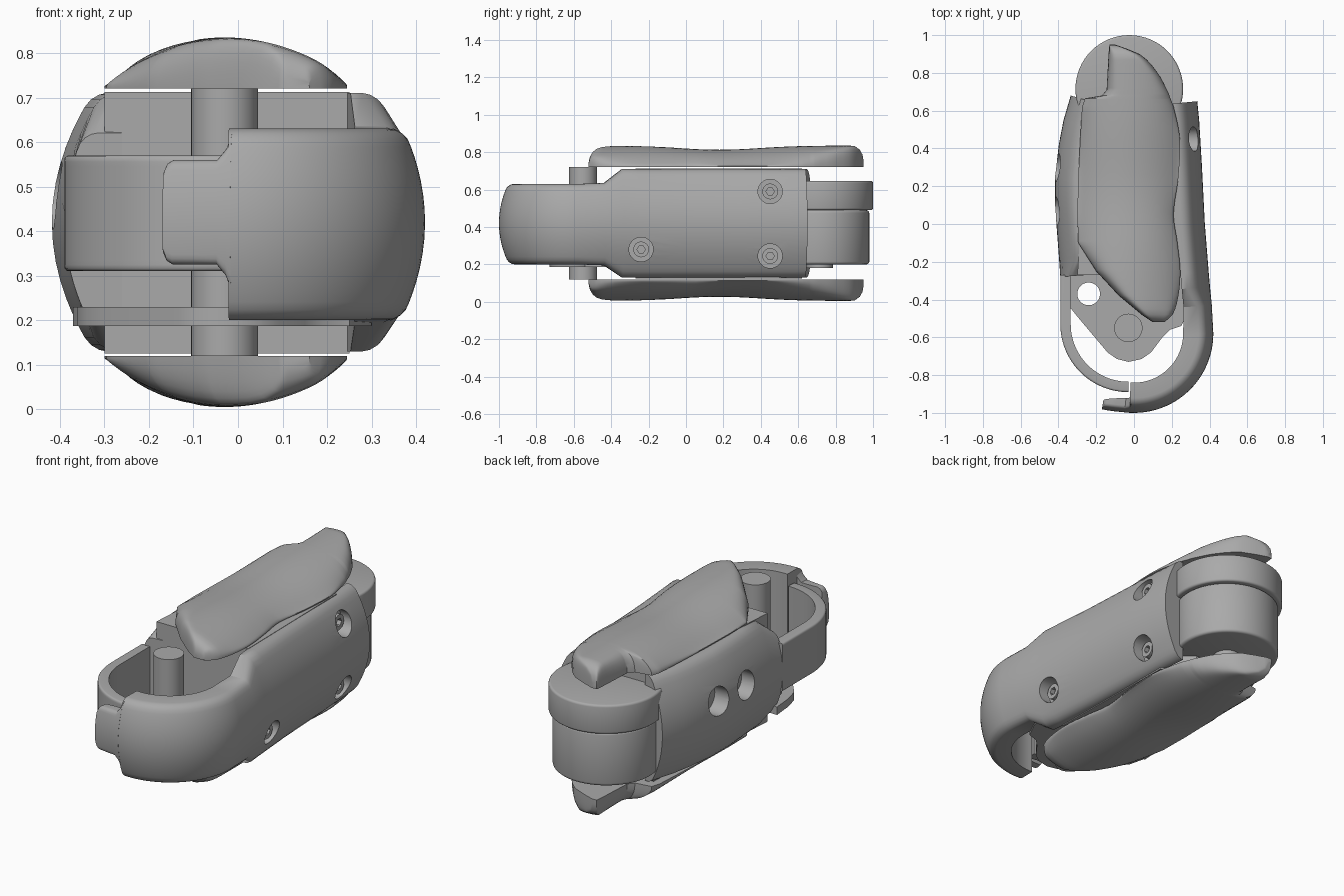
import bpy, bmesh, math
from mathutils import Matrix

cube = bpy.data.objects.get("Cube")
if cube:
    bpy.data.objects.remove(cube, do_unlink=True)

grey = bpy.data.materials.new("satin_grey")
grey.use_nodes = True
grey.diffuse_color = (0.4, 0.4, 0.4, 1)
grey.node_tree.nodes["Principled BSDF"].inputs["Base Color"].default_value = (0.4, 0.4, 0.4, 1)

MID = 0.42  # height of the horizontal symmetry plane


def finish(name, bm, bevel=0.0):
    bmesh.ops.recalc_face_normals(bm, faces=bm.faces)
    if bm.calc_volume(signed=True) < 0:
        bmesh.ops.reverse_faces(bm, faces=bm.faces)
    mesh = bpy.data.meshes.new(name)
    bm.to_mesh(mesh)
    bm.free()
    mesh.materials.append(grey)
    ob = bpy.data.objects.new(name, mesh)
    bpy.context.collection.objects.link(ob)
    bpy.ops.object.select_all(action='DESELECT')
    bpy.context.view_layer.objects.active = ob
    ob.select_set(True)
    if bevel:
        mod = ob.modifiers.new("soft_edges", 'BEVEL')
        mod.width, mod.segments, mod.limit_method = bevel, 3, 'ANGLE'
        bpy.ops.object.modifier_apply(modifier=mod.name)
    bpy.ops.object.shade_smooth_by_angle(angle=math.radians(35))
    return ob


def loft(name, rings, bevel=0.0):
    bm = bmesh.new()
    rows = [[bm.verts.new(p) for p in ring] for ring in rings]
    n = len(rows[0])
    for a, b in zip(rows, rows[1:]):
        for i in range(n):
            bm.faces.new((a[i], a[(i + 1) % n], b[(i + 1) % n], b[i]))
    bm.faces.new(rows[0][::-1])
    bm.faces.new(rows[-1])
    return finish(name, bm, bevel)


def prism(name, outline, z0, z1, bevel=0.0):
    return loft(name, [[(x, y, z) for x, y in outline] for z in (z0, z1)], bevel)


def disc(name, x, y, r, z0, z1, bevel=0.0, sides=64):
    ring = [(x + r * math.cos(2 * math.pi * i / sides),
             y + r * math.sin(2 * math.pi * i / sides)) for i in range(sides)]
    return prism(name, ring, z0, z1, bevel)


def side_cylinder(name, x0, x1, y, z, r, sides=32):
    bm = bmesh.new()
    turn = Matrix.Translation(((x0 + x1) / 2, y, z)) @ Matrix.Rotation(math.pi / 2, 4, 'Y')
    bmesh.ops.create_cone(bm, cap_ends=True, segments=sides, radius1=r, radius2=r,
                          depth=x1 - x0, matrix=turn)
    return finish(name, bm)


def cut(ob, cutter):
    mod = ob.modifiers.new("cut", 'BOOLEAN')
    mod.operation, mod.solver, mod.object = 'DIFFERENCE', 'EXACT', cutter
    bpy.ops.object.select_all(action='DESELECT')
    bpy.context.view_layer.objects.active = ob
    ob.select_set(True)
    bpy.ops.object.modifier_apply(modifier=mod.name)
    bpy.data.objects.remove(cutter, do_unlink=True)
    bpy.ops.object.shade_smooth_by_angle(angle=math.radians(35))


def wall(name, path, bulge=1.1, r=0.03, steps=20):
    """Clockwise wall; each point is x, y, bottom, top, thickness."""
    rings = []
    for i, (x, y, lo, hi, th) in enumerate(path):
        a, b = path[max(i - 1, 0)], path[min(i + 1, len(path) - 1)]
        tx, ty = b[0] - a[0], b[1] - a[1]
        ln = math.hypot(tx, ty)
        nx, ny = -ty / ln, tx / ln
        ring = []
        for k in range(steps + 1):
            z = lo + (hi - lo) * (1 - math.cos(math.pi * k / steps)) / 2
            inset = bulge * (z - MID) ** 2
            d = min(z - lo, hi - z)
            if d < r:
                inset += r - math.sqrt(max(r * r - (r - d) ** 2, 0))
            ring.append((x - nx * inset, y - ny * inset, z))
        ring += [(x - nx * th, y - ny * th, hi), (x - nx * th, y - ny * th, lo)]
        rings.append(ring)
    return loft(name, rings)


def arc(cx, cy, r, a0, a1, lo, hi, th, n=24):
    angles = [math.radians(a0 + (a1 - a0) * i / n) for i in range(n + 1)]
    return [(cx + r * math.cos(a), cy + r * math.sin(a), lo, hi, th) for a in angles]


# Left shell: flank that sweeps round into the nose
left_path = [(0.335, 0.65, 0.13, 0.71, 0.13), (0.345, 0.55, 0.13, 0.71, 0.13),
             (0.36, 0.3, 0.13, 0.71, 0.15), (0.375, 0.0, 0.13, 0.71, 0.16),
             (0.395, -0.25, 0.13, 0.71, 0.15), (0.402, -0.33, 0.13, 0.71, 0.15),
             (0.412, -0.43, 0.195, 0.635, 0.15)]
left_shell = wall("left_shell", left_path + arc(0, -0.58, 0.42, 0, -93, 0.2, 0.63, 0.16))

# Nose tab, filleted into the shell
wall("nose_tab", [(-0.018, -1, 0.265, 0.62, 0.08), (-0.03, -0.999, 0.3, 0.585, 0.08),
                  (-0.05, -0.997, 0.325, 0.56, 0.075), (-0.1, -0.992, 0.325, 0.56, 0.07),
                  (-0.15, -0.985, 0.325, 0.56, 0.06), (-0.164, -0.982, 0.333, 0.552, 0.055),
                  (-0.17, -0.981, 0.35, 0.535, 0.05)], r=0.015)

# Recessed socket screws in the left shell
for i, (x, y, z) in enumerate([(0.315, 0.45, 0.59), (0.315, 0.45, 0.245), (0.37, -0.24, 0.28)]):
    cut(left_shell, side_cylinder("bore", x - 0.06, x + 0.15, y, z, 0.065))
    head = side_cylinder(f"screw_{i + 1}", x - 0.08, x - 0.025, y, z, 0.042)
    cut(head, side_cylinder("socket", x - 0.05, x + 0.05, y, z, 0.022, 6))

# Right shell with two round holes
right_shell = wall("right_shell", [
    (-0.39, -0.28, 0.2, 0.62, 0.13), (-0.397, -0.18, 0.13, 0.71, 0.14),
    (-0.407, -0.05, 0.13, 0.71, 0.145), (-0.418, 0.1, 0.13, 0.71, 0.15),
    (-0.418, 0.25, 0.13, 0.71, 0.15), (-0.398, 0.42, 0.13, 0.71, 0.145),
    (-0.373, 0.55, 0.13, 0.71, 0.14), (-0.335, 0.68, 0.13, 0.71, 0.135)])
for y in (0.3, 0.07):
    cut(right_shell, side_cylinder("hole", -0.5, -0.33, y, 0.48, 0.075))

# Thin right half of the nose
wall("nose_band", arc(-0.03, -0.53, 0.36, -90, -180, 0.31, 0.57, 0.055)
     + [(-0.39, -0.27, 0.31, 0.57, 0.055)], bulge=0, r=0.01)

# Core block, hinge neck and pivot plate
prism("core", [(-0.3, -0.27), (0.25, -0.27), (0.24, 0.5), (0.1, 0.62), (-0.24, 0.62)], 0.125, 0.712)
prism("hinge_neck", [(-0.2, 0.45), (0.2, 0.45), (0.2, 0.72), (-0.2, 0.72)], 0.21, 0.64)
plate = prism("pivot_plate", [
    (-0.37, -0.25), (-0.36, -0.36), (-0.34, -0.44), (-0.3, -0.49), (-0.14, -0.68), (-0.09, -0.715),
    (-0.03, -0.73), (0.04, -0.715), (0.09, -0.68), (0.15, -0.6), (0.19, -0.56),
    (0.25, -0.54), (0.3, -0.44), (0.3, -0.25)], 0.187, 0.23)
cut(plate, disc("plate_hole", -0.24, -0.37, 0.06, 0.1, 0.3))
disc("front_pin", -0.03, -0.55, 0.075, 0.12, 0.72)

# Rear hinge barrel
disc("hinge_cap", -0.025, 0.715, 0.285, 0.49, 0.647, 0.012)
disc("hinge_barrel", -0.025, 0.715, 0.265, 0.2, 0.49, 0.015)
disc("hinge_pin", -0.025, 0.715, 0.07, 0.18, 0.3)

# Saddle-shaped grip pads: y, right edge, left edge
STATIONS = [(-0.52, 0.1, 0.16), (-0.48, 0.04, 0.205), (-0.38, -0.08, 0.235), (-0.25, -0.2, 0.245),
            (-0.1, -0.295, 0.23), (0.05, -0.3, 0.21), (0.25, -0.295, 0.235), (0.45, -0.285, 0.243),
            (0.62, -0.275, 0.21), (0.665, -0.26, 0.193), (0.68, -0.17, 0.188), (0.71, -0.145, 0.175),
            (0.8, -0.14, 0.125), (0.9, -0.135, 0.03), (0.95, -0.13, -0.1)]


def slope(i):
    a, b = STATIONS[max(i - 1, 0)], STATIONS[min(i + 1, len(STATIONS) - 1)]
    return (b[2] - a[2]) / (b[0] - a[0])


def edges_at(y):
    """Straight right edge, smoothly curved left edge."""
    i = next(k for k in range(len(STATIONS) - 1) if y <= STATIONS[k + 1][0])
    a, b = STATIONS[i], STATIONS[i + 1]
    h = b[0] - a[0]
    f = (y - a[0]) / h
    blend = f * f * (3 - 2 * f)
    left = (a[2] + (b[2] - a[2]) * blend + h * slope(i) * f * (1 - f) ** 2
            - h * slope(i + 1) * f * f * (1 - f))
    return a[1] + f * (b[1] - a[1]), left


def pad(name, side):
    y0, y1 = STATIONS[0][0], STATIONS[-1][0]
    ys = sorted({s[0] for s in STATIONS} | {y0 + 0.006, y0 + 0.02, y1 - 0.006, y1 - 0.02}
                | {round(-0.45 + 0.03 * i, 3) for i in range(46)})
    rings = []
    for y in ys:
        x0, x1 = edges_at(y)
        d = min(y - y0, y1 - y, 0.06) / 0.06
        end = 0.25 + 0.75 * math.sqrt(1 - (1 - d) ** 2)
        ring = [(x0, y, MID + side * 0.3), (x1, y, MID + side * 0.3)]
        for k in range(25):
            u = math.cos(math.pi * k / 24)
            x = (x0 + x1) / 2 + u * (x1 - x0) / 2
            crown = 0.109 - 1.2 * (x + 0.03) ** 2 - 0.022 * math.exp(-((y - 0.18) / 0.3) ** 2)
            lift = 0.006 + crown * end * math.sqrt(max(1 - abs(u) ** 8, 0))
            ring.append((x, y, MID + side * (0.3 + lift)))
        rings.append(ring)
    return loft(name, rings)


pad("top_pad", 1)
pad("bottom_pad", -1)
